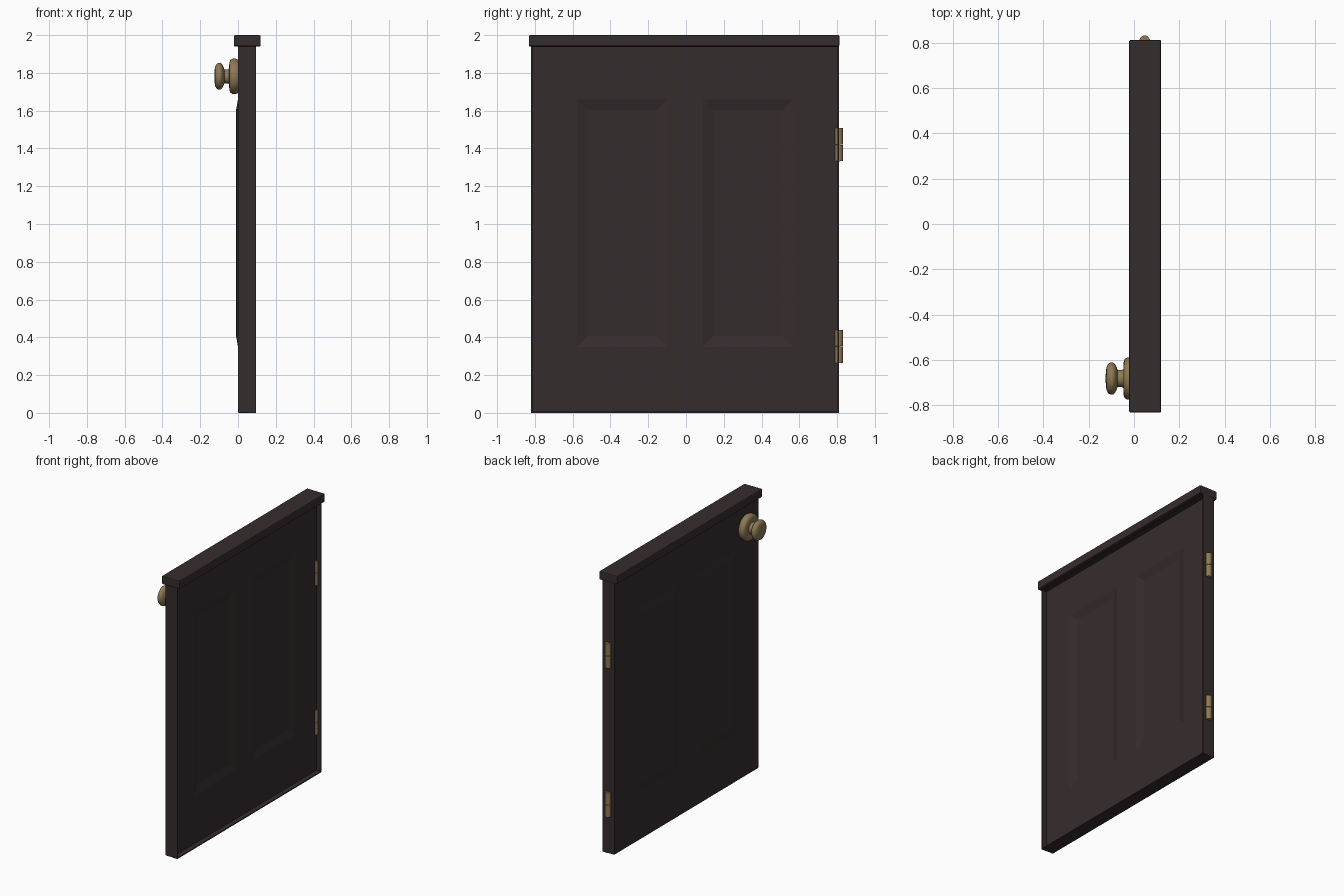
import bpy, bmesh, math
from mathutils import Matrix

if "Cube" in bpy.data.objects:
    bpy.data.objects.remove(bpy.data.objects["Cube"])


def material(name, rgb):
    m = bpy.data.materials.new(name)
    m.diffuse_color = (*rgb, 1)
    m.use_nodes = True
    m.node_tree.nodes["Principled BSDF"].inputs["Base Color"].default_value = m.diffuse_color
    return m


WOOD = material("dark_wood", (0.036, 0.025, 0.026))
BRASS = material("aged_brass", (0.27, 0.19, 0.09))


def finish(name, bm, mat, bevel=0, smooth=False):
    bmesh.ops.recalc_face_normals(bm, faces=bm.faces)
    me = bpy.data.meshes.new(name)
    bm.to_mesh(me)
    bm.free()
    me.materials.append(mat)
    ob = bpy.data.objects.new(name, me)
    bpy.context.collection.objects.link(ob)
    if bevel:
        mod = ob.modifiers.new("bevel", "BEVEL")
        mod.width = bevel
        mod.segments = 2
        mod.limit_method = 'ANGLE'
        mod.angle_limit = math.radians(60)
    if smooth:
        bpy.ops.object.select_all(action='DESELECT')
        bpy.context.view_layer.objects.active = ob
        ob.select_set(True)
        bpy.ops.object.shade_smooth_by_angle(angle=math.radians(40))
    return ob


def box(name, lo, hi, mat, bevel=0):
    bm = bmesh.new()
    size = [b - a for a, b in zip(lo, hi)]
    mid = [(a + b) / 2 for a, b in zip(lo, hi)]
    bmesh.ops.create_cube(bm, size=1, matrix=Matrix.Translation(mid) @ Matrix.Diagonal((*size, 1)))
    return finish(name, bm, mat, bevel)


# Door slab: a grid of stiles and rails, thickened; panels sink on +x and stand out on -x
FACE = 0.058
ys = [-0.82, -0.578, -0.10, 0.09, 0.568, 0.81]
zs = [0.0, 0.35, 1.66, 1.945]
bm = bmesh.new()
v = [[bm.verts.new((0, y, z)) for z in zs] for y in ys]
for i in range(5):
    for j in range(3):
        bm.faces.new((v[i][j], v[i][j + 1], v[i + 1][j + 1], v[i + 1][j]))
ext = bmesh.ops.extrude_face_region(bm, geom=bm.faces[:], use_keep_orig=True)
for g in ext["geom"]:
    if isinstance(g, bmesh.types.BMVert):
        g.co.x = FACE
bmesh.ops.recalc_face_normals(bm, faces=bm.faces)
panels = {1: [], -1: []}
for f in bm.faces:
    c = f.calc_center_median()
    if abs(f.normal.x) > 0.9 and abs(c.z - 1.005) < 0.1 and 0.2 < abs(c.y + 0.005) < 0.5:
        panels[1 if f.normal.x > 0 else -1].append(f)
for side, depth in ((1, -0.016), (-1, 0.010)):
    bmesh.ops.inset_individual(bm, faces=panels[side], thickness=0.08, depth=depth)
# thin rim standing up around the edge of the sunk +x face
T = 0.007
finish("door_slab", bm, WOOD, 0.004)
bm = bmesh.new()
outer = [(-0.82, 0.0), (0.81, 0.0), (0.81, 1.945), (-0.82, 1.945)]
inner = [(-0.82 + T, T), (0.81 - T, T), (0.81 - T, 1.945 - T), (-0.82 + T, 1.945 - T)]
rings = [[bm.verts.new((x, y, z)) for y, z in loop]
         for x, loop in ((FACE - 0.004, outer), (0.094, outer), (0.094, inner), (FACE - 0.004, inner))]
for a in range(3):
    for k in range(4):
        n = (k + 1) % 4
        bm.faces.new((rings[a][k], rings[a][n], rings[a + 1][n], rings[a + 1][k]))
finish("door_rim", bm, WOOD)

# Cap rail
box("top_cap", (-0.022, -0.832, 1.94), (0.12, 0.812, 2.0), WOOD, 0.007)

# Knob: lathed rosette, stem and grip around the x axis (distance out, radius)
profile = [(0.0, 0), (0.0, 0.088), (0.012, 0.094), (0.030, 0.093), (0.041, 0.086), (0.046, 0.072),
           (0.047, 0.042), (0.054, 0.037), (0.072, 0.037), (0.077, 0.050), (0.083, 0.062),
           (0.092, 0.070), (0.103, 0.071), (0.114, 0.065), (0.121, 0.052), (0.1245, 0.03), (0.125, 0)]
bm = bmesh.new()
pts = [bm.verts.new((-d, r - 0.682, 1.782)) for d, r in profile]
edges = [bm.edges.new(p) for p in zip(pts, pts[1:])]
bmesh.ops.spin(bm, geom=pts + edges, cent=(0, -0.682, 1.782), axis=(1, 0, 0),
               angle=math.tau, steps=40, use_duplicate=False)
bmesh.ops.remove_doubles(bm, verts=bm.verts, dist=0.0001)
finish("door_knob", bm, BRASS, smooth=True)

# Hinges: two-knuckle barrels let into the edge
for label, zc in (("upper", 1.42), ("lower", 0.352)):
    box(label + "_hinge_leaf", (0.024, 0.80, zc - 0.088), (0.070, 0.816, zc + 0.088), BRASS)
    for k, side in (("top", 1), ("bottom", -1)):
        bm = bmesh.new()
        bmesh.ops.create_cone(bm, cap_ends=True, segments=20, radius1=0.023, radius2=0.023, depth=0.086,
                              matrix=Matrix.Translation((0.047, 0.809, zc + side * 0.0445)))
        finish(label + "_hinge_knuckle_" + k, bm, BRASS, smooth=True)
